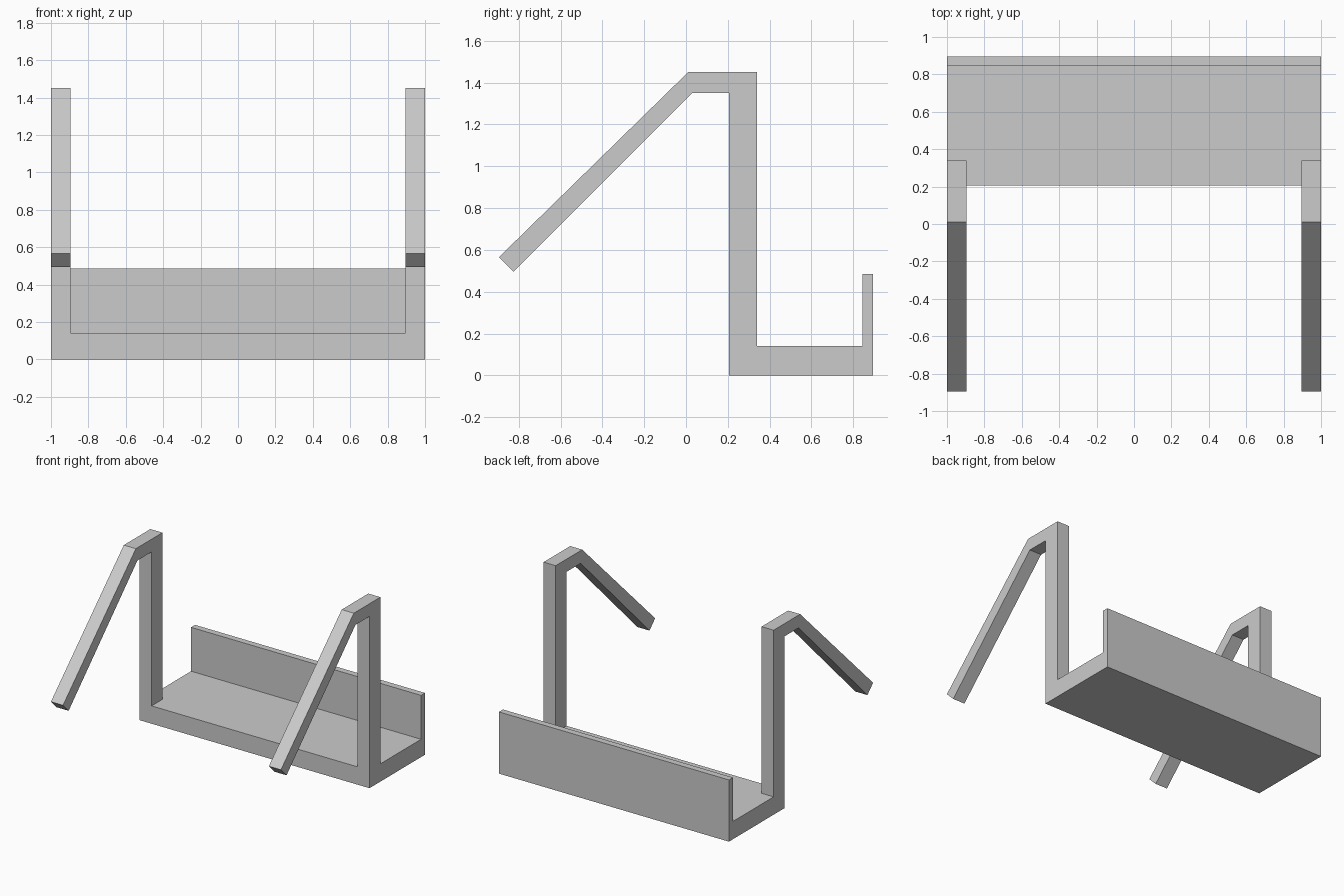
import bpy
import bmesh

cube = bpy.data.objects.get("Cube")
if cube:
    bpy.data.objects.remove(cube, do_unlink=True)

grey = bpy.data.materials.new("plain grey")
grey.use_nodes = True
colour = (0.6, 0.6, 0.6, 1)
grey.diffuse_color = colour
grey.node_tree.nodes["Principled BSDF"].inputs["Base Color"].default_value = colour


def extrude_profile(name, profile, x0, x1):
    """Extrude a (y, z) outline along x into a flat-shaded solid."""
    bm = bmesh.new()
    face = bm.faces.new([bm.verts.new((x0, y, z)) for y, z in profile])
    result = bmesh.ops.extrude_face_region(bm, geom=[face])
    moved = [v for v in result["geom"] if isinstance(v, bmesh.types.BMVert)]
    bmesh.ops.translate(bm, verts=moved, vec=(x1 - x0, 0, 0))
    bmesh.ops.recalc_face_normals(bm, faces=bm.faces)
    mesh = bpy.data.meshes.new(name)
    bm.to_mesh(mesh)
    bm.free()
    mesh.materials.append(grey)
    obj = bpy.data.objects.new(name, mesh)
    bpy.context.collection.objects.link(obj)
    return obj


FRONT, BACK, BASE_TOP, TOP = 0.205, 0.895, 0.14, 1.45
POST_BACK = 0.34
ARM_INNER = 0.895

# Long tray with an upright lip along the back
tray = [(FRONT, 0), (BACK, 0), (BACK, 0.485), (0.845, 0.485),
        (0.845, BASE_TOP), (FRONT, BASE_TOP)]
extrude_profile("tray", tray, -1, 1)

# Upright posts, each bending over into a sloping hook arm
hook = [(FRONT, BASE_TOP), (FRONT, 1.35), (0.03, 1.35), (-0.825, 0.495),
        (-BACK, 0.565), (0.01, TOP), (POST_BACK, TOP), (POST_BACK, BASE_TOP)]
for side, sign in (("left", 1), ("right", -1)):
    extrude_profile(side + "_hook_arm", hook, sign * ARM_INNER, sign)
